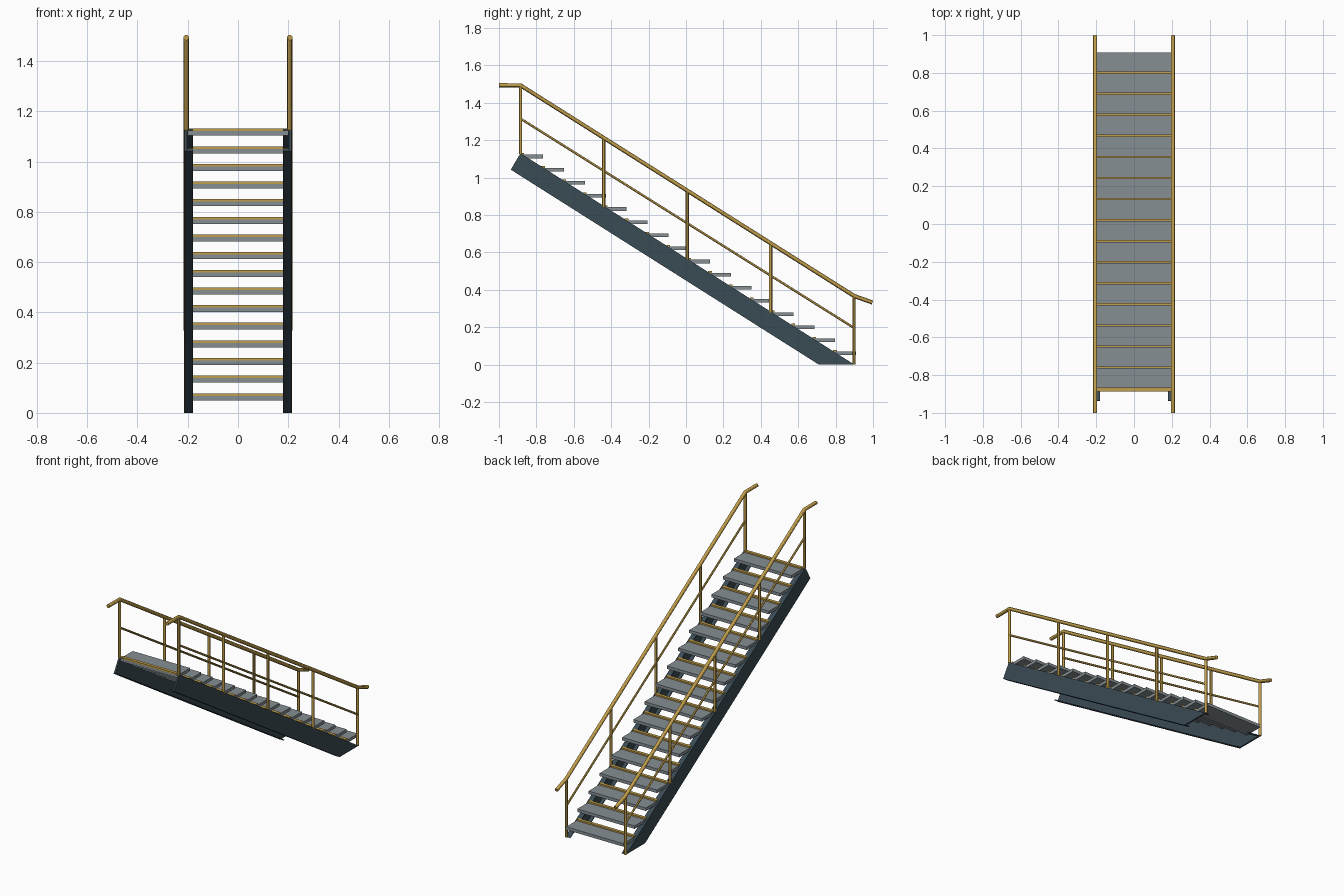
import bpy

cube = bpy.data.objects.get("Cube")
if cube:
    bpy.data.objects.remove(cube, do_unlink=True)


def make_material(name, rgb):
    mat = bpy.data.materials.new(name)
    mat.use_nodes = True
    mat.diffuse_color = (*rgb, 1)
    mat.node_tree.nodes["Principled BSDF"].inputs["Base Color"].default_value = (*rgb, 1)
    return mat


SLATE = make_material("dark slate steel", (0.042, 0.07, 0.09))
GREY = make_material("tread grey", (0.24, 0.275, 0.295))
YELLOW = make_material("ochre yellow", (0.53, 0.34, 0.07))


def extrude_profile(name, profile, x0, x1, mat):
    """Closed (y, z) outline extruded along x."""
    n = len(profile)
    verts = [(x, y, z) for x in (min(x0, x1), max(x0, x1)) for y, z in profile]
    faces = [tuple(range(n))[::-1], tuple(range(n, 2 * n))]
    faces += [(i, (i + 1) % n, n + (i + 1) % n, n + i) for i in range(n)]
    mesh = bpy.data.meshes.new(name)
    mesh.from_pydata(verts, [], faces)
    mesh.materials.append(mat)
    obj = bpy.data.objects.new(name, mesh)
    bpy.context.collection.objects.link(obj)
    # Outward normals whichever way the outline runs
    bpy.ops.object.select_all(action="DESELECT")
    obj.select_set(True)
    bpy.context.view_layer.objects.active = obj
    bpy.ops.object.mode_set(mode="EDIT")
    bpy.ops.mesh.select_all(action="SELECT")
    bpy.ops.mesh.normals_make_consistent(inside=False)
    bpy.ops.object.mode_set(mode="OBJECT")


def box_profile(y0, y1, z0, z1):
    return [(y0, z0), (y1, z0), (y1, z1), (y0, z1)]


def tube(name, x, path, radius):
    """Round bar through (y, z) points in the plane at x."""
    curve = bpy.data.curves.new(name, "CURVE")
    curve.dimensions = "3D"
    curve.bevel_depth = radius
    curve.bevel_resolution = 4
    curve.use_fill_caps = True
    spline = curve.splines.new("POLY")
    spline.points.add(len(path) - 1)
    for point, (y, z) in zip(spline.points, path):
        point.co = (x, y, z, 1)
    curve.materials.append(YELLOW)
    obj = bpy.data.objects.new(name, curve)
    bpy.context.collection.objects.link(obj)
    bpy.ops.object.select_all(action="DESELECT")
    obj.select_set(True)
    bpy.context.view_layer.objects.active = obj
    bpy.ops.object.convert(target="MESH")
    bpy.ops.object.shade_smooth_by_angle()


TOP_Y, LOW_Y = -0.885, 0.9
TOP_Z = 1.13
SLOPE = -TOP_Z / (LOW_Y - TOP_Y)
END_Y, END_Z = -0.937, 1.042      # lower corner of the upper stringer end
FOOT_Y = 0.71
FLANGE = 0.007                    # flange height measured vertically
OUTER, WEB, INNER = 0.212, 0.202, 0.18
RAIL_X = 0.206


def pitch_z(y):
    return TOP_Z + SLOPE * (y - TOP_Y)


for side, s in (("left", 1), ("right", -1)):
    # Channel stringer: web with an inward flange along each long edge
    web = [(TOP_Y, TOP_Z), (END_Y, END_Z), (FOOT_Y, 0), (LOW_Y, 0)]
    extrude_profile(f"{side}_stringer_web", web, s * WEB, s * OUTER, SLATE)
    run = FLANGE / -SLOPE
    upper = [(TOP_Y, TOP_Z), (TOP_Y - 0.003, TOP_Z - 0.005),
             (LOW_Y - run, 0), (LOW_Y, 0)]
    lower = [(END_Y, END_Z), (END_Y + 0.003, END_Z + 0.005),
             (FOOT_Y + run, 0), (FOOT_Y, 0)]
    extrude_profile(f"{side}_stringer_top_flange", upper, s * INNER, s * WEB, SLATE)
    extrude_profile(f"{side}_stringer_bottom_flange", lower, s * INNER, s * WEB, SLATE)

    # Handrail with level top end and drooping lower end
    tube(f"{side}_handrail", s * RAIL_X,
         [(-1, 1.493), (TOP_Y, 1.493), (LOW_Y, 0.366), (0.997, 0.332)], 0.0112)
    tube(f"{side}_mid_rail", s * RAIL_X, [(TOP_Y, 1.315), (LOW_Y, 0.195)], 0.0063)

    # Evenly spaced posts
    for i in range(5):
        y = TOP_Y + i * (LOW_Y - TOP_Y - 0.002) / 4
        base = max(pitch_z(y) - 0.005, 0)
        tube(f"{side}_post_{i + 1}", s * RAIL_X, [(y, base), (y, pitch_z(y) + 0.364)], 0.009)

# Treads, each with a yellow strip along its rear edge
COUNT = 16
for i in range(COUNT):
    y = 0.789 - i * 0.1115
    z = 0.069 + i * 0.0702
    extrude_profile(f"tread_{i + 1}", box_profile(y, y + 0.12, z - 0.019, z), -0.2, 0.2, GREY)
    extrude_profile(f"tread_strip_{i + 1}",
                    box_profile(y - 0.002, y + 0.018, z - 0.001, z + 0.009),
                    -0.2, 0.2, YELLOW)
